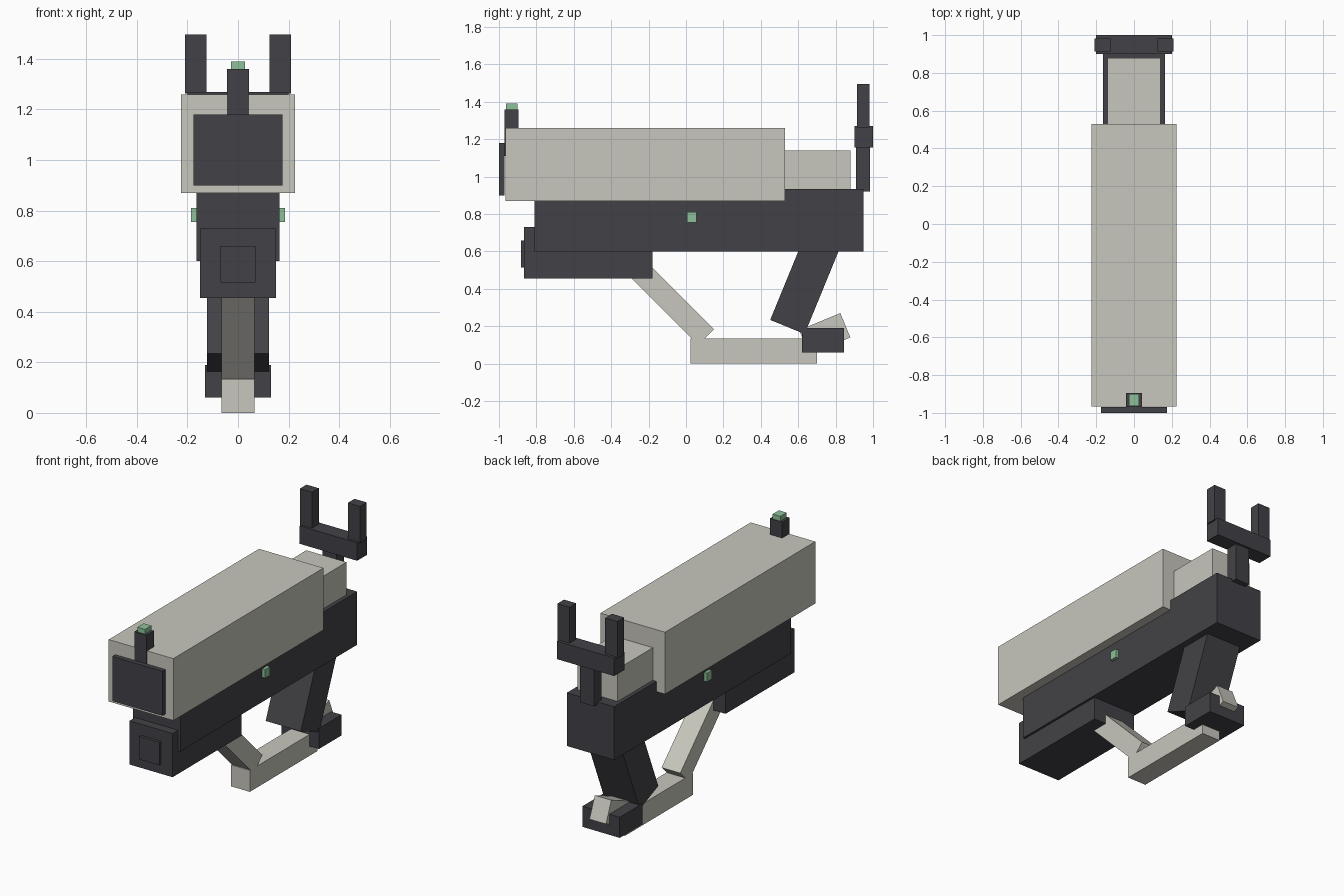
import bpy
import math

default = bpy.data.objects.get("Cube")
if default:
    bpy.data.objects.remove(default, do_unlink=True)


def make_material(name, rgb):
    mat = bpy.data.materials.new(name)
    mat.use_nodes = True
    mat.diffuse_color = (*rgb, 1)
    mat.node_tree.nodes["Principled BSDF"].inputs["Base Color"].default_value = (*rgb, 1)
    return mat


beige = make_material("warm beige", (0.58, 0.57, 0.51))
dark = make_material("charcoal", (0.055, 0.053, 0.061))
green = make_material("pale green", (0.27, 0.53, 0.32))


def block(name, mat, centre, size, tilt=0):
    """Box with a tilt in degrees about the x axis."""
    bpy.ops.mesh.primitive_cube_add(size=1, location=centre, rotation=(math.radians(tilt), 0, 0))
    obj = bpy.context.object
    obj.name = name
    obj.scale = size
    obj.data.materials.append(mat)
    return obj


def span(name, mat, half, y, z):
    """Centred upright box from its half width and its y and z ranges."""
    return block(name, mat, (0, sum(y) / 2, sum(z) / 2),
                 (2 * half, y[1] - y[0], z[1] - z[0]))


# Upper body
span("slide", beige, 0.225, (-0.965, 0.53), (0.87, 1.26))
span("slide_rear", beige, 0.14, (0.50, 0.88), (0.90, 1.14))
span("muzzle_plate", dark, 0.175, (-1.0, -0.97), (0.90, 1.18))

# Front sight
span("front_sight_post", dark, 0.043, (-0.97, -0.895), (1.11, 1.36))
span("front_sight_tip", green, 0.027, (-0.963, -0.9), (1.355, 1.39))

# Frame and lower front housing
span("frame", dark, 0.165, (-0.81, 0.95), (0.60, 0.935))
span("lower_housing", dark, 0.15, (-0.865, -0.18), (0.455, 0.73))
span("housing_plate", dark, 0.07, (-0.883, -0.85), (0.515, 0.66))
span("side_pin", green, 0.185, (0.005, 0.055), (0.755, 0.81))

# Lower guard and grip
block("guard_strut", beige, (0, -0.096, 0.347), (0.13, 0.577, 0.119), -45)
span("guard_bar", beige, 0.065, (0.025, 0.70), (0, 0.135))
block("grip", dark, (0, 0.656, 0.474), (0.245, 0.199, 0.6), -22.3)
span("grip_foot", dark, 0.13, (0.62, 0.845), (0.06, 0.19))
block("grip_heel", beige, (0, 0.742, 0.16), (0.115, 0.238, 0.141), 22.5)

# Rear sight
span("rear_sight_post", dark, 0.05, (0.91, 0.985), (0.92, 1.17))
span("rear_sight_bar", dark, 0.2, (0.90, 1.0), (1.157, 1.27))
for side, x in (("left", 0.167), ("right", -0.167)):
    block("rear_sight_arm_" + side, dark, (x, 0.948, 1.38), (0.085, 0.067, 0.232))
